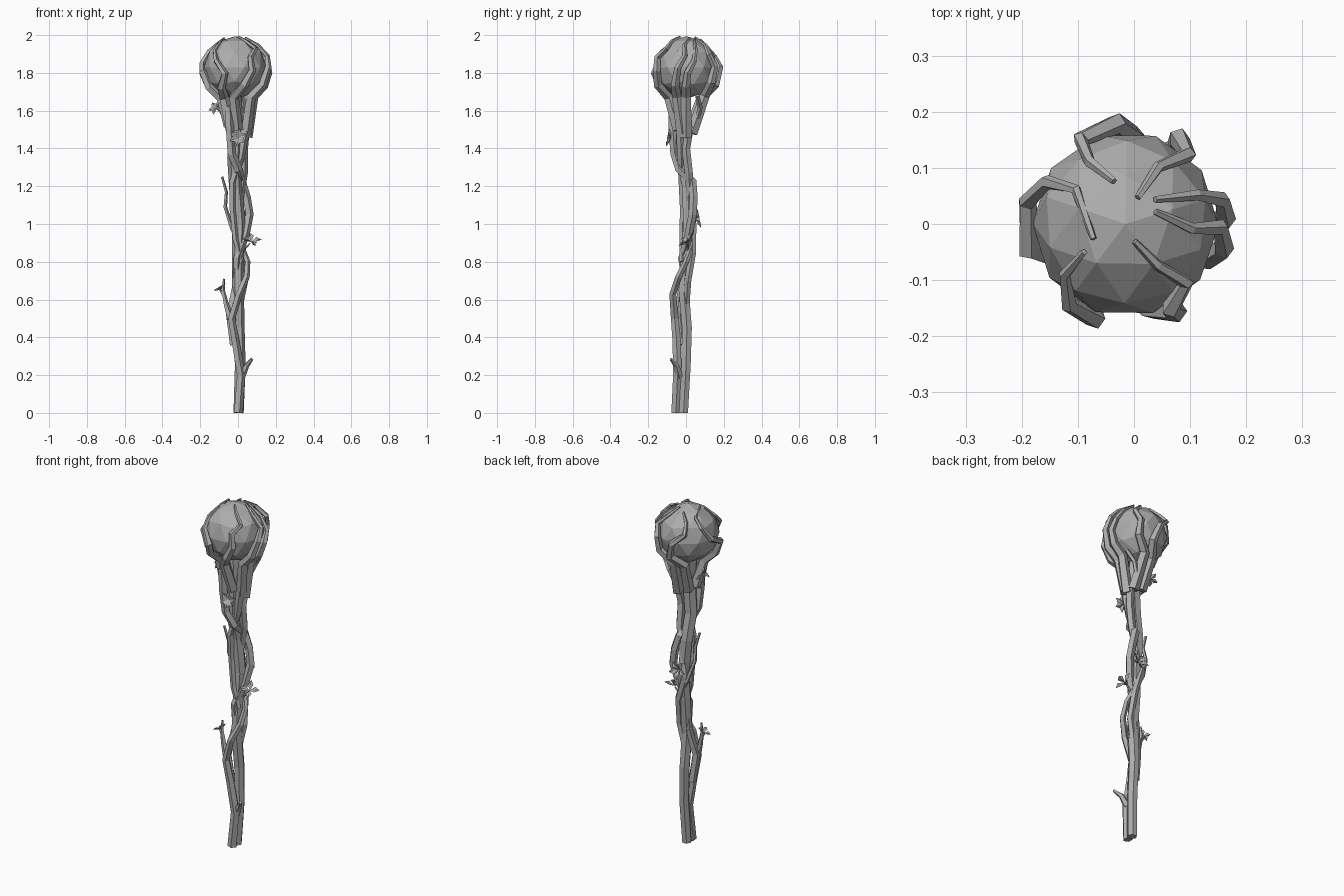
import bpy, bmesh, math
from mathutils import Vector, Matrix

if "Cube" in bpy.data.objects:
    bpy.data.objects.remove(bpy.data.objects["Cube"])

grey = bpy.data.materials.new("grey_wood")
grey.use_nodes = True
grey.diffuse_color = (0.42, 0.42, 0.42, 1)
grey.node_tree.nodes["Principled BSDF"].inputs["Base Color"].default_value = grey.diffuse_color

UP = Vector((0, 0, 1))
CENTRE, RADIUS = Vector((-0.015, 0, 1.828)), 0.166


def finish(bm, name):
    bmesh.ops.recalc_face_normals(bm, faces=bm.faces)
    mesh = bpy.data.meshes.new(name)
    bm.to_mesh(mesh)
    bm.free()
    mesh.materials.append(grey)
    obj = bpy.data.objects.new(name, mesh)
    bpy.context.collection.objects.link(obj)
    return obj


def branch(name, points, r0, r1, sides=5):
    """Flat-sided limb through the points, tapering from r0 to r1."""
    pts = [Vector(p) for p in points]
    bm = bmesh.new()
    rings = []
    for i, p in enumerate(pts):
        t = (pts[min(i + 1, len(pts) - 1)] - pts[max(i - 1, 0)]).normalized()
        turn = UP.rotation_difference(t)
        r = r0 + (r1 - r0) * i / (len(pts) - 1)
        rings.append([bm.verts.new(p + turn @ Vector((r * math.cos(a), r * math.sin(a), 0)))
                      for a in (math.tau * k / sides for k in range(sides))])
    for a, b in zip(rings, rings[1:]):
        for k in range(sides):
            n = (k + 1) % sides
            bm.faces.new((a[k], a[n], b[n], b[k]))
    bm.faces.new(rings[0])
    bm.faces.new(rings[-1])
    return finish(bm, name)


def leaves(name, centre, out, count, size):
    """Cluster of folded, pointed leaves fanned around an outward direction."""
    bm = bmesh.new()
    turn = UP.rotation_difference(Vector(out).normalized())
    for k in range(count):
        spin = Matrix.Rotation(math.tau * k / count + 0.4, 3, 'Z')
        def at(x, y, z):
            return bm.verts.new(Vector(centre) + turn @ (spin @ Vector((x, y, z)) * size))
        base, tip = at(0, 0, 0), at(1, 0, 0.35)
        mid, low = at(0.5, 0, 0.3), at(0.5, 0, 0.08)
        for side in (0.3, -0.3):
            edge = at(0.5, side, 0.4)
            bm.faces.new((base, edge, mid))
            bm.faces.new((mid, edge, tip))
            bm.faces.new((base, low, edge))
            bm.faces.new((low, tip, edge))
    return finish(bm, name)


# Faceted orb
bm = bmesh.new()
bmesh.ops.create_icosphere(bm, subdivisions=2, radius=RADIUS,
                           matrix=Matrix.Translation(CENTRE) @ Matrix.Rotation(0.3, 4, 'Z'))
finish(bm, "orb")

# Shaft: intertwined limbs
branch("main_stem", [(0.003, -0.013, 0), (0.012, 0, 0.25), (0.005, 0.005, 0.45), (0, -0.012, 0.65),
                     (0, 0.005, 0.85), (0.005, 0.015, 1), (-0.012, 0.01, 1.2), (-0.02, -0.02, 1.35),
                     (-0.01, -0.02, 1.5), (-0.02, -0.01, 1.67)], 0.027, 0.04, 6)
branch("front_stem", [(0, -0.053, 0), (0.015, -0.045, 0.2), (-0.015, -0.05, 0.38), (-0.035, -0.06, 0.5),
                      (0.005, -0.07, 0.63), (0.045, -0.04, 0.72), (0.05, 0, 0.8), (0.02, 0.03, 0.88),
                      (-0.03, 0.035, 0.97), (-0.068, 0.015, 1.09), (-0.062, 0, 1.17),
                      (-0.085, -0.005, 1.25)], 0.026, 0.007)
branch("left_vine", [(-0.025, -0.02, 0.36), (-0.045, -0.03, 0.52), (-0.01, 0, 0.68), (-0.005, -0.02, 0.82),
                     (0.04, 0.015, 0.95), (0.06, 0.035, 1.05), (0.045, 0.04, 1.14), (0.02, 0.035, 1.22),
                     (0, -0.035, 1.29), (-0.035, -0.06, 1.37), (-0.045, -0.07, 1.5),
                     (-0.05, -0.07, 1.62)], 0.022, 0.024)
branch("back_vine", [(0.005, 0, 0.55), (0.035, 0.01, 0.7), (0.025, 0.035, 0.85), (-0.02, 0.035, 1),
                     (0.01, 0.02, 1.15), (0.03, 0.015, 1.27), (0.03, 0, 1.4), (0.04, 0.02, 1.52)],
       0.018, 0.024)
branch("inner_vine", [(0.02, -0.02, 0.8), (-0.015, -0.02, 0.92), (-0.03, -0.015, 1.08),
                      (-0.03, -0.02, 1.22), (0.015, -0.025, 1.36), (0.04, -0.03, 1.5)], 0.014, 0.024)

# Side twigs
branch("low_stub", [(0.015, -0.035, 0.19), (0.045, -0.05, 0.25), (0.073, -0.08, 0.285)], 0.022, 0.008)
branch("left_twig", [(-0.04, -0.045, 0.5), (-0.062, -0.04, 0.57), (-0.08, -0.035, 0.65),
                     (-0.075, -0.035, 0.71)], 0.02, 0.005)
branch("leaf_twig", [(-0.078, -0.035, 0.62), (-0.1, -0.03, 0.66)], 0.007, 0.004)
branch("right_leaf_twig", [(0.025, 0.01, 0.86), (0.065, 0.01, 0.9)], 0.008, 0.004)
branch("neck_leaf_twig", [(-0.06, 0, 1.55), (-0.11, 0, 1.61)], 0.009, 0.004)

# Leaf clusters
leaves("left_leaves", (-0.09, -0.033, 0.655), (-0.6, 0, 1), 4, 0.04)
leaves("right_leaves", (0.07, 0.01, 0.905), (0.3, -0.6, 0.8), 4, 0.055)
leaves("back_leaves", (0.01, 0.05, 1.03), (0, 1, 0.2), 5, 0.055)
leaves("neck_leaves", (-0.115, 0, 1.61), (-0.5, -0.6, 0.4), 5, 0.042)
leaves("front_leaves", (0, -0.08, 1.455), (0, -1, 0.2), 6, 0.05)

# Claws: root point, then azimuth, height angle pairs around the orb
claws = [
    ("left_claw", (-0.05, -0.01, 1.52), [(205, -62), (200, -35), (195, -8), (168, 5), (152, 28), (145, 50), (205, 68)]),
    ("back_left_claw", (-0.03, 0.02, 1.5), [(110, -60), (85, -30), (95, 0), (118, 18), (120, 40), (105, 62)]),
    ("back_right_claw", (0.03, 0.03, 1.48), [(75, -55), (55, -25), (58, 2), (48, 22), (60, 45), (65, 72)]),
    ("right_back_claw", (0.045, 0, 1.46), [(0, -58), (0, -32), (3, -8), (14, 10), (22, 35), (40, 66)]),
    ("right_front_claw", (0.04, -0.02, 1.48), [(-30, -58), (-22, -30), (-14, 0), (-2, 20), (-4, 45), (22, 70)]),
    ("front_right_claw", (-0.005, -0.04, 1.5), [(-95, -60), (-72, -30), (-60, -5), (-62, 18), (-44, 33), (-52, 56), (-62, 78)]),
    ("front_left_claw", (-0.04, -0.045, 1.5), [(225, -62), (240, -35), (252, -10), (235, 12), (220, 32), (214, 58)]),
]
for name, root, angles in claws:
    path = [root]
    for i, (az, el) in enumerate(angles):
        a, e = math.radians(az), math.radians(el)
        lift = RADIUS + (0.014 if i < len(angles) - 2 else 0.002)
        path.append(CENTRE + lift * Vector((math.cos(a) * math.cos(e), math.sin(a) * math.cos(e), math.sin(e))))
    branch(name, path, 0.032, 0.006)

# Crossing bough under the orb
branch("neck_bough", [(0.03, 0.02, 1.5), (0.03, 0.06, 1.55), (0.06, 0.075, 1.62), (0.1, 0.06, 1.68)],
       0.016, 0.012)
